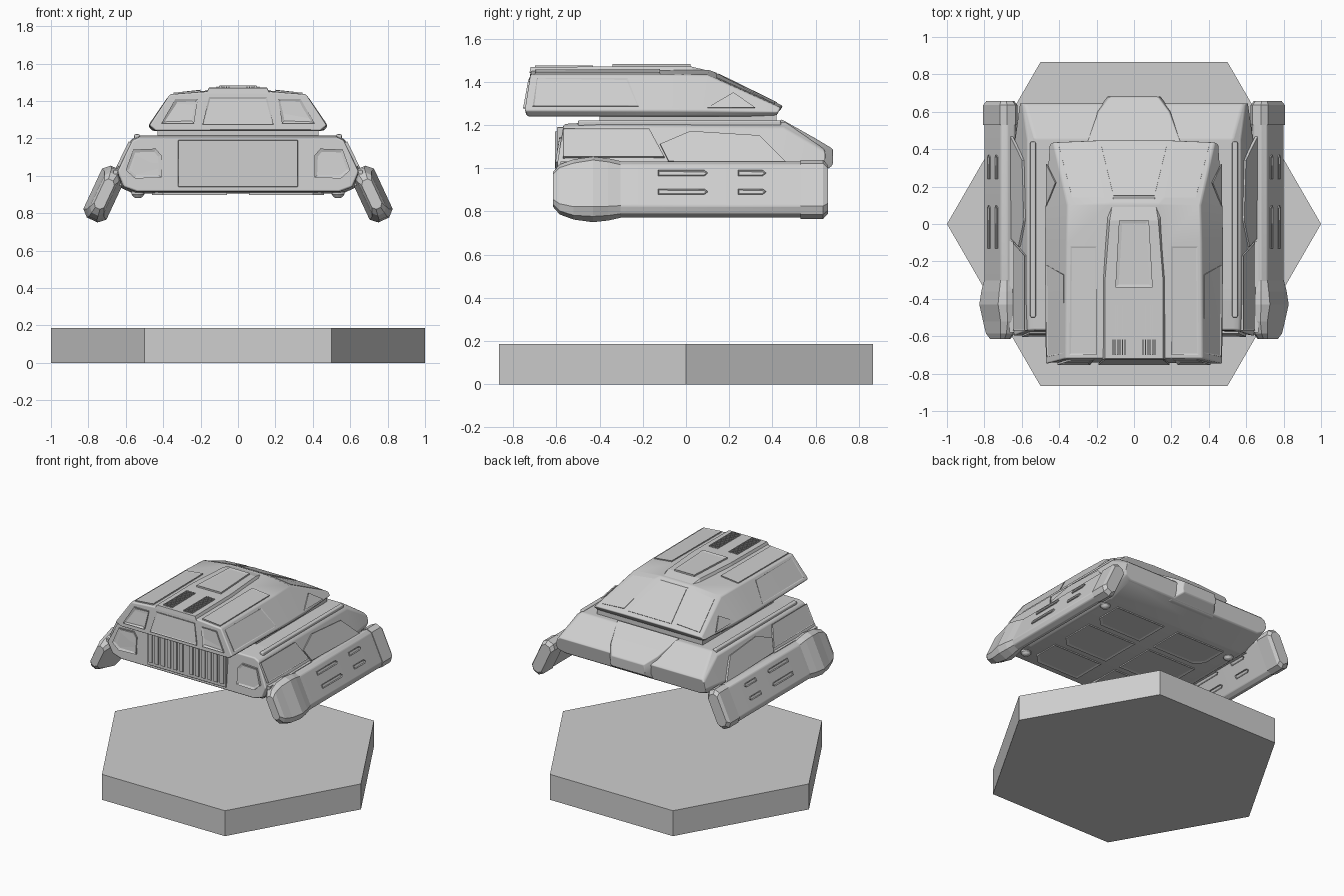
import bpy, bmesh, math
from mathutils import Vector

if "Cube" in bpy.data.objects:
    bpy.data.objects.remove(bpy.data.objects["Cube"])

grey = bpy.data.materials.new("hull_grey")
grey.diffuse_color = (0.62, 0.62, 0.62, 1)
grey.use_nodes = True
grey.node_tree.nodes["Principled BSDF"].inputs["Base Color"].default_value = grey.diffuse_color


def finish(name, bm, mirror=False, bevel=0.0):
    bmesh.ops.recalc_face_normals(bm, faces=bm.faces[:])
    me = bpy.data.meshes.new(name)
    bm.to_mesh(me)
    bm.free()
    me.materials.append(grey)
    ob = bpy.data.objects.new(name, me)
    bpy.context.collection.objects.link(ob)
    if bevel:
        for p in me.polygons:
            p.use_smooth = True
        b = ob.modifiers.new("bevel", 'BEVEL')
        b.width, b.segments, b.limit_method = bevel, 3, 'ANGLE'
        b.angle_limit = math.radians(25)
        b.harden_normals = True
    if mirror:
        m = ob.modifiers.new("mirror", 'MIRROR')
        m.use_mirror_merge = False
    return ob


def loft(name, rings, mirror=False, bevel=0.0):
    bm = bmesh.new()
    vs = [[bm.verts.new(p) for p in r] for r in rings]
    n = len(vs[0])
    for a, b in zip(vs, vs[1:]):
        for i in range(n):
            j = (i + 1) % n
            bm.faces.new((a[i], a[j], b[j], b[i]))
    bm.faces.new(vs[0])
    bm.faces.new(vs[-1])
    return finish(name, bm, mirror, bevel)


def both(half):
    """Close a half section into a full ring across x = 0."""
    return half + [(-x, y, z) for x, y, z in reversed(half)]


def panel(name, pts, out, mirror=True, rim=0.0, sink=0.0):
    """Plate standing proud by vector out, optionally with a sunken middle."""
    out = Vector(out)
    bm = bmesh.new()
    lo = [bm.verts.new(Vector(p) - out) for p in pts]
    hi = [bm.verts.new(Vector(p) + out) for p in pts]
    n = len(pts)
    for i in range(n):
        j = (i + 1) % n
        bm.faces.new((lo[i], lo[j], hi[j], hi[i]))
    bm.faces.new(lo)
    top = bm.faces.new(hi)
    bmesh.ops.recalc_face_normals(bm, faces=bm.faces[:])
    if rim:
        bmesh.ops.inset_individual(bm, faces=[top], thickness=rim, depth=-sink)
    return finish(name, bm, mirror)


def box(name, x0, x1, y0, y1, z0, z1, mirror=False, bevel=0.0):
    ring = lambda y: [(x0, y, z0), (x1, y, z0), (x1, y, z1), (x0, y, z1)]
    return loft(name, [ring(y0), ring(y1)], mirror, bevel)


# hexagonal stand
hexa = [(math.cos(math.radians(60 * i)), math.sin(math.radians(60 * i))) for i in range(6)]
loft("hex_base", [[(x, y, z) for x, y in hexa] for z in (0, 0.187)])

# lower hull
loft("lower_hull", [both(h) for h in (
    [(.54, -.585, .915), (.61, -.59, .94), (.645, -.60, 1.02), (.565, -.57, 1.19), (.53, -.565, 1.205)],
    [(.56, -.40, .905), (.625, -.40, .935), (.655, -.40, 1.02), (.57, -.40, 1.195), (.53, -.40, 1.215)],
    [(.56, .42, .905), (.615, .42, .935), (.64, .44, 1.02), (.57, .45, 1.19), (.53, .46, 1.215)],
    [(.55, .62, .97), (.60, .63, .99), (.61, .65, 1.02), (.60, .65, 1.07), (.58, .64, 1.09)])],
    bevel=.015)

# nose hood over the front lip
loft("nose_hood", [both(h) for h in (
    [(.22, .40, .93), (.25, .42, 1.20), (.25, .44, 1.228)],
    [(.19, .60, .96), (.20, .60, 1.10), (.19, .60, 1.138)],
    [(.13, .675, 1.01), (.14, .685, 1.03), (.13, .68, 1.09)])], bevel=.008)

# neck between the hulls
box("neck", -.43, .43, -.40, .42, 1.19, 1.26)

# upper hull
loft("upper_hull", [both(h) for h in (
    [(.44, -.735, 1.24), (.475, -.75, 1.268), (.365, -.72, 1.435), (.17, -.72, 1.45)],
    [(.46, -.10, 1.24), (.48, -.10, 1.268), (.36, -.10, 1.435), (.17, -.10, 1.455)],
    [(.46, .10, 1.24), (.475, .10, 1.268), (.355, .10, 1.432), (.13, .11, 1.455)],
    [(.42, .415, 1.24), (.455, .43, 1.262), (.43, .44, 1.28), (.20, .45, 1.288)])],
    bevel=.01)

# roof spine, raised hatch and vents
loft("roof_spine", [both(h) for h in (
    [(.17, -.725, 1.44), (.155, -.72, 1.468)],
    [(.17, -.30, 1.44), (.155, -.30, 1.472)],
    [(.15, .05, 1.44), (.13, .02, 1.472)],
    [(.12, .15, 1.43), (.11, .14, 1.443)])])
panel("roof_hatch", [(-.10, -.34, 1.474), (.10, -.34, 1.474), (.08, .02, 1.474), (-.08, .02, 1.474)],
      (0, 0, .009), False, .025, .004)
for i in range(6):
    x = .045 + i * .013
    box(f"roof_vent_slat_{i + 1}", x, x + .006, -.70, -.43, 1.46, 1.477, True)
panel("roof_side_panel", [(.20, -.70, 1.451), (.345, -.70, 1.438), (.34, -.12, 1.438), (.20, -.12, 1.454)],
      (0, 0, .006), True, .012, .003)

# windscreen pieces on the sloped front
sy = lambda y: 1.455 - (y - .11) * .491
panel("windscreen", [(-.11, .15, sy(.15)), (.11, .15, sy(.15)), (.175, .42, sy(.42)), (-.175, .42, sy(.42))],
      (0, .002, .003), False)
panel("side_windscreen", [(.16, .14, 1.436), (.33, .14, 1.416), (.40, .41, 1.294), (.215, .41, 1.306)],
      (0, .002, .004), True)

# side panels of the upper hull
ux = lambda z: .475 - (z - 1.268) * .69
side = lambda fx, yz: [(fx(z), y, z) for y, z in yz]
panel("upper_side_panel", side(ux, [(-.71, 1.285), (-.22, 1.285), (-.27, 1.415), (-.69, 1.415)]),
      (.004, 0, .003), True, .010, .004)
panel("upper_front_side_panel", side(ux, [(.10, 1.28), (.32, 1.28), (.22, 1.35)]),
      (.003, 0, .002), True)

# rear windows and door of the upper hull
ry = lambda z: -.75 + (z - 1.268) * .18
back = lambda xz: [(x, ry(z), z) for x, z in xz]
panel("rear_window", back([(.235, 1.28), (.41, 1.28), (.335, 1.41), (.215, 1.41)]),
      (0, -.006, 0), True, .02, .009)
panel("rear_door", back([(-.19, 1.275), (.19, 1.275), (.155, 1.42), (-.155, 1.42)]),
      (0, -.004, 0), False, .01, .004)

# rear hatch of the lower hull
box("rear_hatch", -.32, .32, -.598, -.50, .94, 1.19, bevel=.004)
for i in range(6):
    x = .025 + i * .05
    box(f"rear_hatch_slat_{i + 1}", x, x + .03, -.606, -.59, .965, 1.17, True)
panel("rear_corner_frame", [(.41, -.594, .99), (.55, -.594, .985), (.60, -.597, 1.03),
                            (.56, -.578, 1.14), (.44, -.578, 1.145), (.41, -.584, 1.11)],
      (0, -.008, 0), True, .018, .007)

# side panels of the lower hull
lx = lambda z: .655 - (z - 1.02) * .486
panel("lower_side_panel", side(lx, [(-.57, 1.05), (-.10, 1.05), (-.17, 1.18), (-.57, 1.18)]),
      (.007, 0, .004), True, .008, .003)
panel("lower_side_fairing", side(lx, [(-.08, 1.03), (.47, 1.02), (.34, 1.15), (.02, 1.17), (-.12, 1.11)]),
      (.007, 0, .003))
panel("side_ledge", [(.62, -.58, 1.02), (.665, -.58, 1.02), (.665, -.09, 1.02), (.62, -.09, 1.02)],
      (0, 0, .012))
box("shoulder_rail", .525, .555, -.50, .44, 1.195, 1.222, True, .008)

# engine pods: local a runs down the tilt, b points outward
T = math.radians(25)
def pod(a, b, y):
    return (.715 + a * math.sin(T) + b * math.cos(T), y, .902 - a * math.cos(T) + b * math.sin(T))

SECT = [(-.135, -.022), (-.135, .022), (-.105, .047), (.105, .047),
        (.135, .022), (.135, -.022), (.105, -.047), (-.105, -.047)]
def pod_ring(y, s=1.0, t=None):
    return [pod(a * s, b * (t or s), y) for a, b in SECT]

loft("engine_pod", [pod_ring(-.58, .9), pod_ring(-.50), pod_ring(.62), pod_ring(.65, .88)], True, .008)
loft("engine_rear_cap", [pod_ring(-.615, .62), pod_ring(-.585, .88), pod_ring(-.52, 1.06), pod_ring(-.43, 1.13, 1.45),
                         pod_ring(-.36, 1.08, 1.25), pod_ring(-.30, .99)], True)
loft("engine_front_cap", [pod_ring(.53, 1.03, 1.1), pod_ring(.635, 1.03, 1.1), pod_ring(.658, .85, .85)], True)
o = (math.cos(T) * .007, 0, math.sin(T) * .007)
inn = (-o[0], 0, -o[2])
for row, a in (("upper", -.06), ("lower", .035)):
    for k, (y0, y1) in enumerate(((-.13, .10), (.24, .37))):
        q = [(a - .013, y0), (a + .013, y0), (a + .013, y1 - .015), (a, y1), (a - .013, y1 - .015)]
        panel(f"engine_{row}_slot_{k + 1}", [pod(u, .047, y) for u, y in q], o, True, .006, .006)
        panel(f"engine_{row}_inner_slot_{k + 1}", [pod(u, -.047, y) for u, y in q], inn, True, .006, .006)

# pylons joining pods to the hull
loft("pylon", [[(.57, y, .94), (.66, y, .95), (.69, y, 1.0), (.66, y, 1.02), (.57, y, 1.02)]
               for y in (-.50, .40)], True)

# belly plates and round thrusters
for i, (y0, y1) in enumerate(((-.52, -.27), (-.22, .08), (.13, .38))):
    panel(f"belly_plate_{i + 1}", [(.06, y0, .905), (.40, y0, .905), (.46, y0 + .06, .905),
                                  (.46, y1, .905), (.06, y1, .905)], (0, 0, -.008), True, .02, .005)
for tag, y in (("rear", -.48), ("front", .34)):
    loft(f"belly_thruster_{tag}", [[(.535 + r * math.cos(k * math.pi / 8), y + r * math.sin(k * math.pi / 8), z)
                                    for k in range(16)]
                                   for z, r in ((.93, .034), (.90, .034), (.885, .022), (.88, .012))], True)
